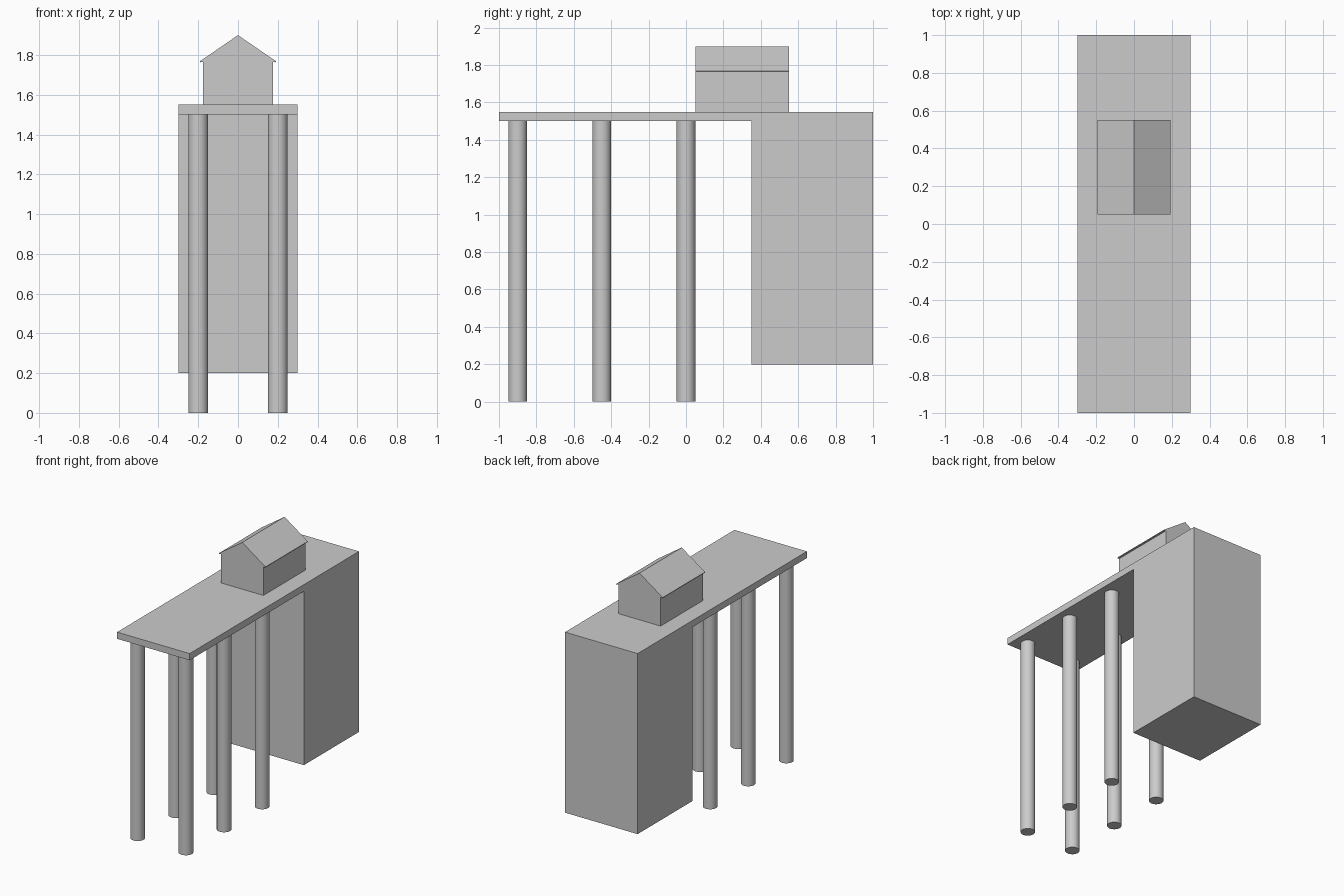
import bpy, bmesh

if "Cube" in bpy.data.objects:
    bpy.data.objects.remove(bpy.data.objects["Cube"])

def extrude_profile(name, points, direction):
    """Fill a closed planar profile and extrude it along a vector."""
    bm = bmesh.new()
    face = bm.faces.new([bm.verts.new(p) for p in points])
    result = bmesh.ops.extrude_face_region(bm, geom=[face], use_keep_orig=True)
    verts = [g for g in result["geom"] if isinstance(g, bmesh.types.BMVert)]
    bmesh.ops.translate(bm, verts=verts, vec=direction)
    bmesh.ops.recalc_face_normals(bm, faces=bm.faces)
    mesh = bpy.data.meshes.new(name)
    bm.to_mesh(mesh)
    bm.free()
    obj = bpy.data.objects.new(name, mesh)
    bpy.context.collection.objects.link(obj)
    return obj

# Flat deck and the block hanging from its back end, one L-shaped side profile
side = [(-1, 1.5), (0.35, 1.5), (0.35, 0.2), (1, 0.2), (1, 1.55), (-1, 1.55)]
extrude_profile("deck_and_block", [(-0.3, y, z) for y, z in side], (0.6, 0, 0))

# Small gabled house with slightly overhanging eaves
half = [(0.175, 1.55), (0.175, 1.765), (0.192, 1.763), (0.192, 1.768)]
gable = half + [(0, 1.9)] + [(-x, z) for x, z in reversed(half)]
extrude_profile("house", [(x, 0.05, z) for x, z in gable], (0, 0.5, 0))

# Three pairs of round pillars
for i, y in enumerate((-0.9, -0.45, 0.0)):
    for label, x in (("left", -0.2), ("right", 0.2)):
        bpy.ops.mesh.primitive_cylinder_add(vertices=32, radius=0.05, depth=1.5,
                                            location=(x, y, 0.75))
        bpy.context.object.name = f"pillar_{label}_{i + 1}"
        bpy.ops.object.shade_smooth_by_angle()
